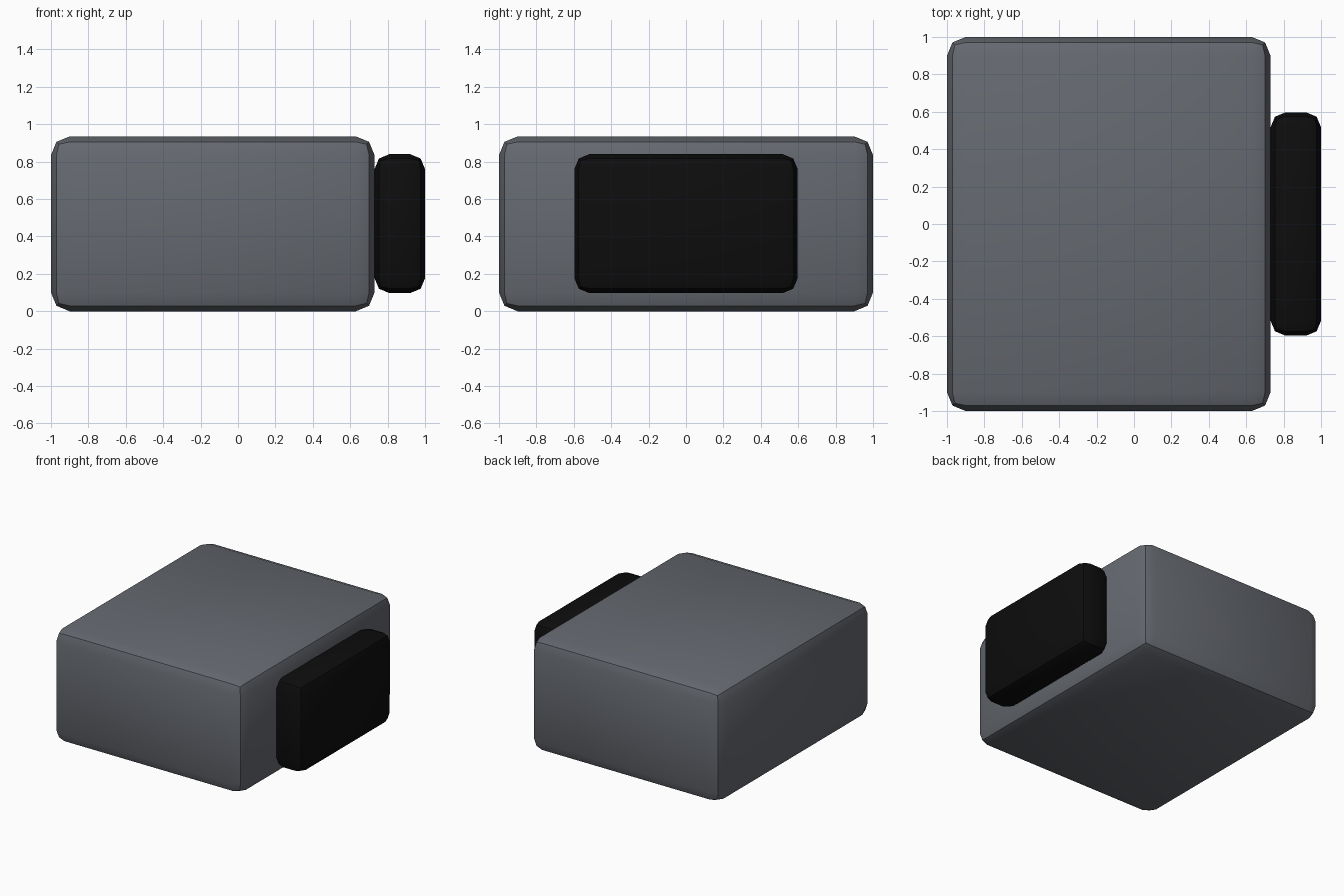
import bpy
from math import radians

if "Cube" in bpy.data.objects:
    bpy.data.objects.remove(bpy.data.objects["Cube"])


def rounded_box(name, lo, hi, bevel, color):
    size = [b - a for a, b in zip(lo, hi)]
    centre = [(a + b) / 2 for a, b in zip(lo, hi)]
    bpy.ops.mesh.primitive_cube_add(size=1, location=centre)
    ob = bpy.context.object
    ob.name = name
    ob.scale = size
    bpy.ops.object.transform_apply(location=False, rotation=False, scale=True)
    mod = ob.modifiers.new("Bevel", 'BEVEL')
    mod.width = bevel
    mod.segments = 2
    bpy.ops.object.modifier_apply(modifier=mod.name)
    # the crease in the middle of each two-step bevel stays sharp
    bpy.ops.object.shade_smooth_by_angle(angle=radians(30))
    mat = bpy.data.materials.new(name + "_material")
    mat.diffuse_color = (*color, 1)
    mat.use_nodes = True
    mat.node_tree.nodes["Principled BSDF"].inputs["Base Color"].default_value = mat.diffuse_color
    ob.data.materials.append(mat)
    return ob


# Main grey block
rounded_box("body", (-1, -1, 0), (0.73, 1, 0.935), 0.1, (0.13, 0.14, 0.16))

# Black pad on the right side
rounded_box("side_pad", (0.73, -0.597, 0.097), (1, 0.597, 0.84), 0.08, (0.004, 0.004, 0.004))
